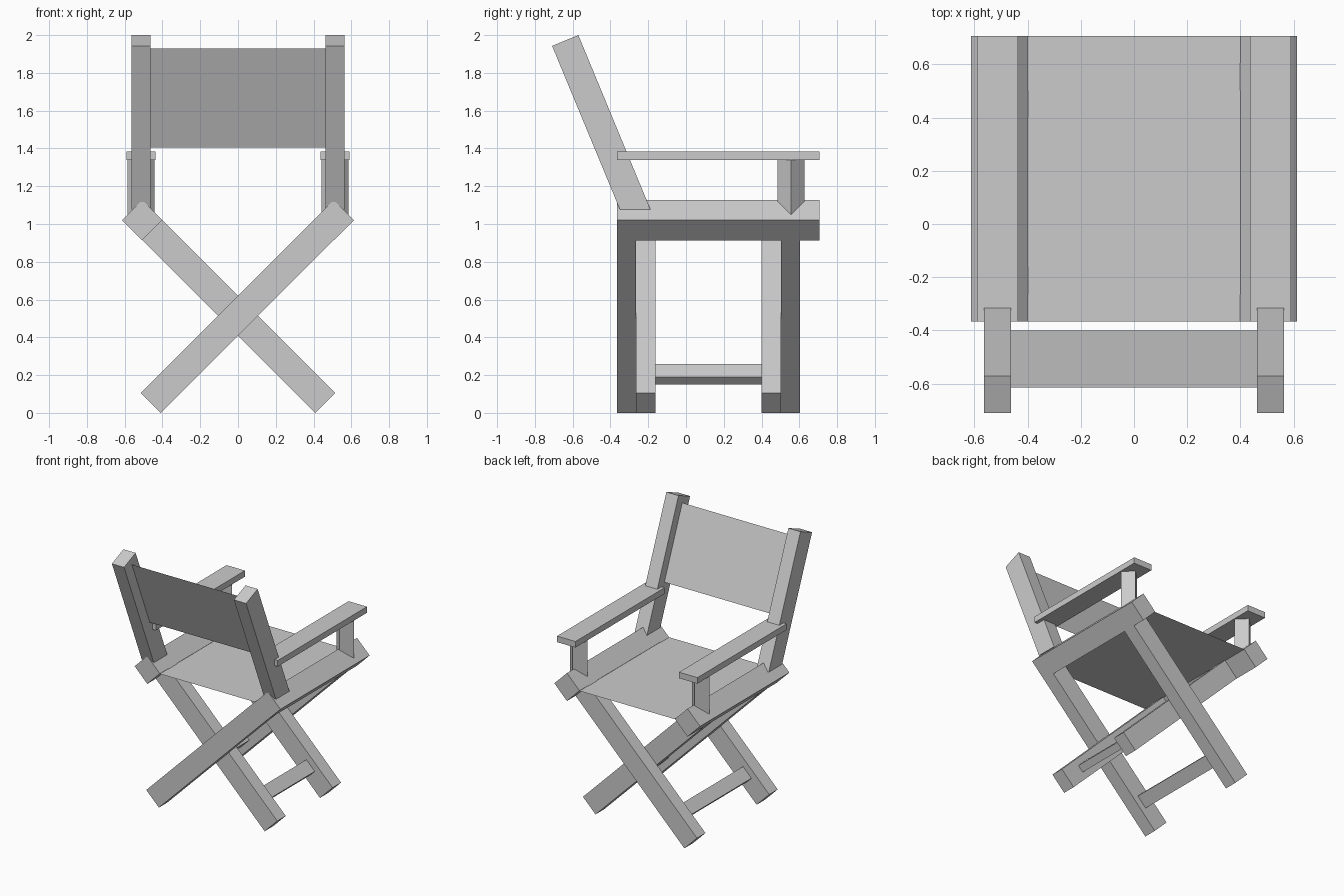
import bpy
import bmesh
from math import pi
from mathutils import Matrix, Vector

if "Cube" in bpy.data.objects:
    bpy.data.objects.remove(bpy.data.objects["Cube"], do_unlink=True)

grey = bpy.data.materials.new("plain grey")
grey.use_nodes = True
colour = (0.6, 0.6, 0.6, 1)
grey.diffuse_color = colour
grey.node_tree.nodes["Principled BSDF"].inputs["Base Color"].default_value = colour


def add_object(name, bm):
    bmesh.ops.recalc_face_normals(bm, faces=bm.faces)
    mesh = bpy.data.meshes.new(name)
    bm.to_mesh(mesh)
    bm.free()
    mesh.materials.append(grey)
    obj = bpy.data.objects.new(name, mesh)
    bpy.context.scene.collection.objects.link(obj)
    return obj


def box(name, centre, size, angle=0, axis="Y"):
    bm = bmesh.new()
    matrix = Matrix.Translation(centre) @ Matrix.Rotation(angle, 4, axis)
    bmesh.ops.create_cube(bm, size=1, matrix=matrix @ Matrix.Diagonal((*size, 1)))
    return add_object(name, bm)


def side_prism(name, profile, x_start, x_end):
    """Extrude a (y, z) outline along x."""
    bm = bmesh.new()
    face = bm.faces.new([bm.verts.new((x_start, y, z)) for y, z in profile])
    result = bmesh.ops.extrude_face_region(bm, geom=[face])
    verts = [g for g in result["geom"] if isinstance(g, bmesh.types.BMVert)]
    bmesh.ops.translate(bm, verts=verts, vec=(x_end - x_start, 0, 0))
    return add_object(name, bm)


def sheet(name, half_width, edge_a, edge_b):
    """Cloth panel between two (y, z) edges."""
    bm = bmesh.new()
    corners = [(-half_width, *edge_a), (half_width, *edge_a),
               (half_width, *edge_b), (-half_width, *edge_b)]
    bm.faces.new([bm.verts.new(c) for c in corners])
    return add_object(name, bm)


BAR = 0.15            # leg and rail thickness
LEG_DEPTH = 0.102
BACK, FRONT = -0.366, 0.706
MID_Y = (BACK + FRONT) / 2
LENGTH_Y = FRONT - BACK
POST = [(-0.35, 1.077), (-0.188, 1.077), (-0.57, 2.0), (-0.709, 1.943)]

for side, label in ((1, "left"), (-1, "right")):
    x = side * 0.507
    # Seat rail, turned on its corner
    box(f"{label}_seat_rail", (x, MID_Y, 1.02), (BAR, LENGTH_Y, BAR), pi / 4)

    # Crossing legs: each pair meets the rail on this side
    foot = Vector((-side * 0.463, 0, 0.053))
    top = Vector((side * 0.454, 0, 0.967))
    middle = (foot + top) / 2
    inset = 0 if side == 1 else LEG_DEPTH
    leg_back = BACK + inset + LEG_DEPTH / 2
    leg_front = 0.604 - inset - LEG_DEPTH / 2
    for place, y in (("back", leg_back), ("front", leg_front)):
        box(f"{label}_{place}_leg", (middle.x, y, middle.z),
            (BAR, LEG_DEPTH, (top - foot).length), side * pi / 4)

    # Stretcher between the feet of the pair
    box(f"{label}_stretcher", (-side * 0.311, (leg_back + leg_front) / 2, 0.205),
        (0.055, leg_front - leg_back - LEG_DEPTH, 0.1), side * pi / 4)

    # Leaning back post
    side_prism(f"{label}_back_post", POST, side * 0.462, side * 0.564)

    # Armrest on a diamond-set support
    box(f"{label}_armrest", (side * 0.513, MID_Y, 1.362), (0.155, LENGTH_Y, 0.046))
    box(f"{label}_arm_support", (side * 0.513, 0.556, 1.2),
        (0.102, 0.102, 0.3), pi / 4, "Z")

# Cloth seat and backrest
sheet("seat", 0.402, (BACK, 1.018), (FRONT, 1.018))
sheet("backrest", 0.465, (-0.4, 1.406), (-0.615, 1.928))
